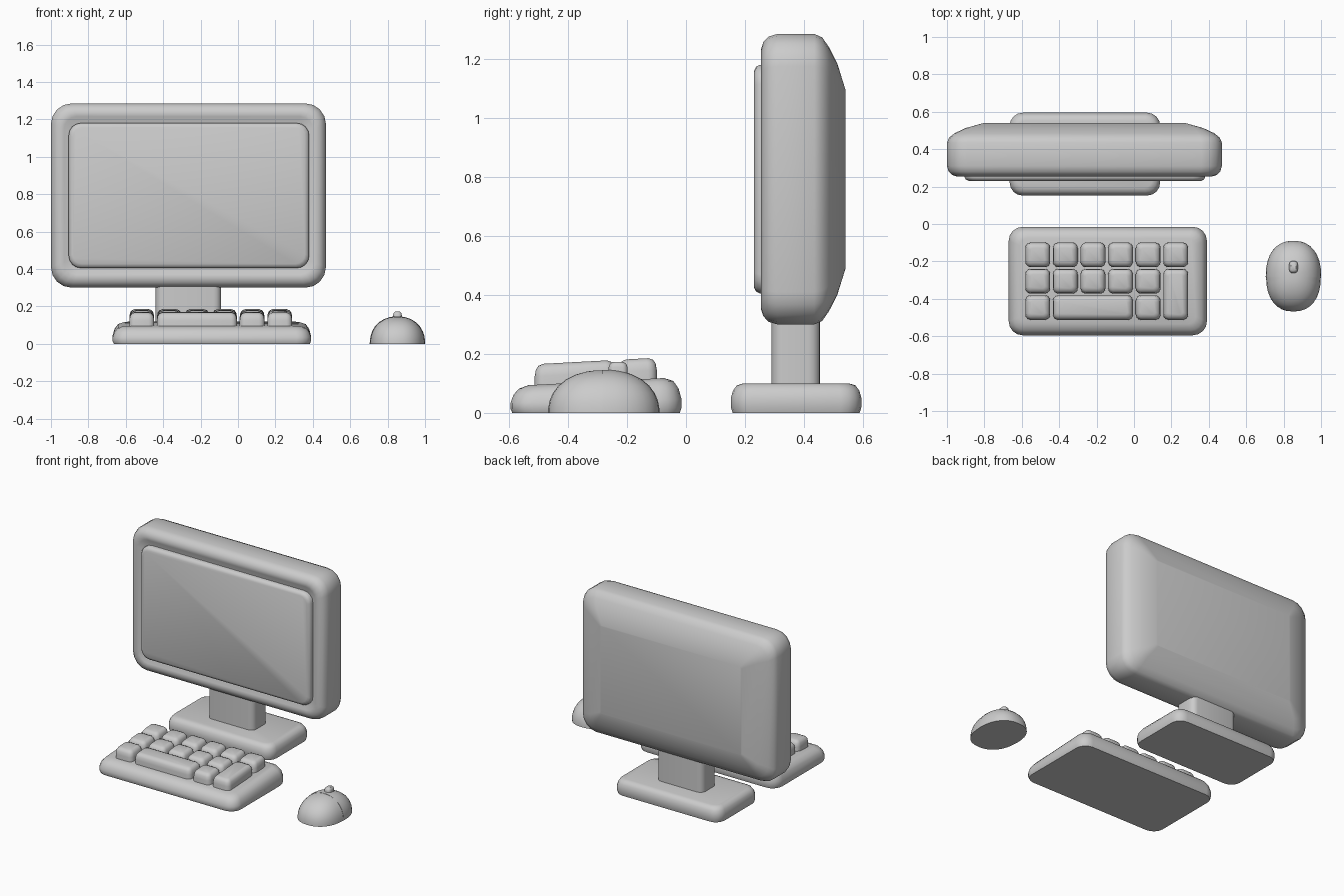
import bpy, bmesh, math

if "Cube" in bpy.data.objects:
    bpy.data.objects.remove(bpy.data.objects["Cube"])


def finish(name, bm, angle=40):
    bmesh.ops.recalc_face_normals(bm, faces=bm.faces)
    me = bpy.data.meshes.new(name)
    bm.to_mesh(me)
    bm.free()
    ob = bpy.data.objects.new(name, me)
    bpy.context.collection.objects.link(ob)
    bpy.ops.object.select_all(action='DESELECT')
    ob.select_set(True)
    bpy.context.view_layer.objects.active = ob
    bpy.ops.object.shade_smooth_by_angle(angle=math.radians(angle))
    return ob


def rounded_rect(hw, hd, r, n=4):
    pts = []
    for k, (sx, sy) in enumerate([(1, 1), (-1, 1), (-1, -1), (1, -1)]):
        for i in range(n + 1):
            a = math.pi / 2 * (k + i / n)
            pts.append((sx * (hw - r) + r * math.cos(a), sy * (hd - r) + r * math.sin(a)))
    return pts


def skin(bm, rings):
    loops = [[bm.verts.new(p) for p in ring] for ring in rings]
    for a, b in zip(loops, loops[1:]):
        for i in range(len(a)):
            j = (i + 1) % len(a)
            bm.faces.new((a[i], a[j], b[j], b[i]))
    bm.faces.new(loops[0])
    bm.faces.new(loops[-1])


def loft(name, center, half, levels, radius, upright=False, shape=None):
    """Stack rounded rectangles; a level is (inset_u, inset_v, height)."""
    bm = bmesh.new()
    rings = []
    for iu, iv, h in levels:
        r = max(radius - min(iu, iv) * 0.6, 0.012)
        ring = []
        for u, v in rounded_rect(half[0] - iu, half[1] - iv, r):
            u, v = u + center[0], v + center[1]
            p = (u, h, v) if upright else (u, v, h)
            ring.append(shape(p) if shape else p)
        rings.append(ring)
    skin(bm, rings)
    return finish(name, bm)


# Monitor casing with a rounded front rim and a tapered back
loft("monitor_casing", (-0.265, 0.7925), (0.735, 0.4925), [
    (0.092, 0.092, 0.268), (0.07, 0.07, 0.257), (0.05, 0.05, 0.255), (0.028, 0.028, 0.262),
    (0.009, 0.009, 0.28), (0, 0, 0.31), (0, 0, 0.435), (0.012, 0.012, 0.462),
    (0.04, 0.045, 0.485), (0.10, 0.10, 0.513), (0.20, 0.19, 0.541)], 0.11, True)

# Screen panel
loft("screen", (-0.2625, 0.7925), (0.6425, 0.3875), [
    (0, 0, 0.29), (0, 0, 0.25), (0.006, 0.006, 0.238), (0.022, 0.022, 0.23)], 0.065, True)

# Stand
loft("stand_neck", (-0.265, 0.3725), (0.175, 0.0825), [(0, 0, 0.06), (0, 0, 0.42)], 0.04)
loft("stand_base", (-0.2625, 0.3735), (0.4025, 0.2215), [
    (0.006, 0.006, 0), (0, 0, 0.02), (0, 0, 0.05), (0.007, 0.007, 0.075),
    (0.02, 0.02, 0.093), (0.042, 0.042, 0.1)], 0.07)


# Keyboard, its top rising toward the back
def tilt(p):
    x, y, z = p
    return (x, y, z + 0.053 * (y + 0.305) * min(z / 0.1, 1))


loft("keyboard_body", (-0.14, -0.305), (0.53, 0.29), [
    (0.006, 0.006, 0), (0, 0, 0.015), (0, 0, 0.04), (0.01, 0.01, 0.072),
    (0.028, 0.028, 0.095), (0.06, 0.06, 0.106)], 0.075, shape=tilt)

# Keys as (column, row, columns wide, rows deep), row 0 nearest the front
keys = [(c, 2, 1, 1) for c in range(6)] + [(c, 1, 1, 1) for c in range(5)]
keys += [(0, 0, 1, 1), (1, 0, 3, 1), (4, 0, 1, 1), (5, 0, 1, 2)]
PX, PY = 0.1475, 0.141
for c, r, w, d in keys:
    hw, hd = (0.133 + PX * (w - 1)) / 2, (0.132 + PY * (d - 1)) / 2
    loft("key", (-0.581 + PX * c + hw, -0.513 + PY * r + hd), (hw, hd), [
        (0, 0, 0.08), (0, 0, 0.135), (0.004, 0.004, 0.157),
        (0.013, 0.013, 0.17), (0.028, 0.028, 0.176)], 0.03, shape=tilt)


# Mouse: half dome, the button half a touch larger to form the seam
def dome(name, scale, side):
    bm = bmesh.new()
    rings = []
    for t in [0, 0.1, 0.28, 0.46, 0.63, 0.78, 0.9, 0.97, 0.995]:
        k = (1 - t ** 2.2) ** (1 / 2.2)
        ring = []
        for i in range(32):
            a = 2 * math.pi * i / 32
            c, s = math.cos(a), math.sin(a)
            e = 2 / 2.3
            ring.append((0.8525 + 0.1465 * scale * k * math.copysign(abs(c) ** e, c),
                         -0.28 + 0.188 * scale * k * math.copysign(abs(s) ** e, s),
                         0.145 * scale * t))
        rings.append(ring)
    skin(bm, rings)
    cut = bmesh.ops.bisect_plane(bm, geom=bm.verts[:] + bm.edges[:] + bm.faces[:],
                                 plane_co=(0, -0.285, 0), plane_no=(0, side, 0),
                                 clear_inner=True)
    edges = [g for g in cut["geom_cut"] if isinstance(g, bmesh.types.BMEdge)]
    bmesh.ops.holes_fill(bm, edges=edges)
    return finish(name, bm)


dome("mouse_palm_rest", 1.0, -1)
dome("mouse_buttons", 1.012, 1)

# Scroll wheel
loft("mouse_wheel", (0.8525, -0.23), (0.023, 0.032), [
    (0, 0, 0.12), (0, 0, 0.155), (0.003, 0.004, 0.165), (0.01, 0.012, 0.172)], 0.018)
